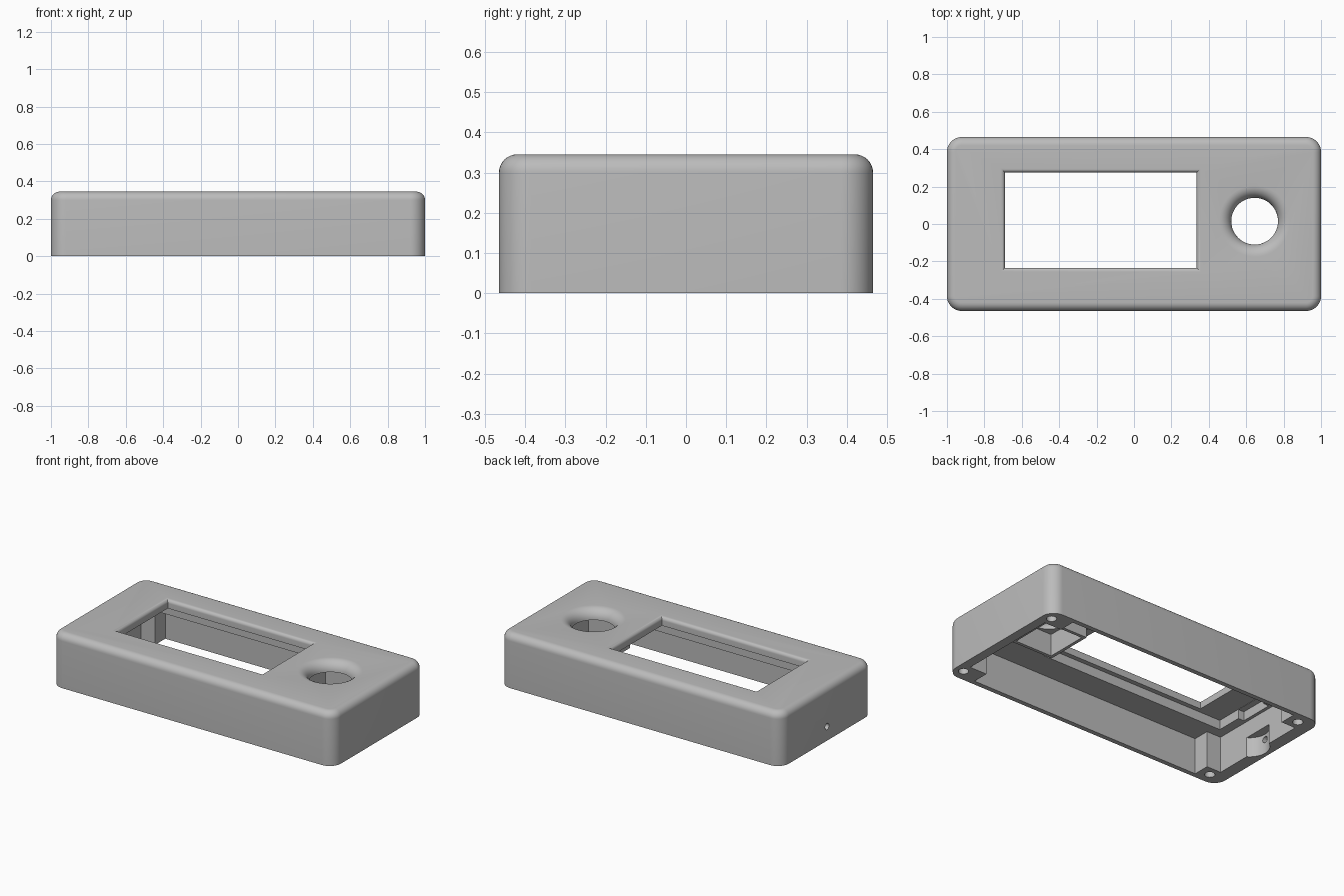
import bpy, bmesh, math

if "Cube" in bpy.data.objects:
    bpy.data.objects.remove(bpy.data.objects["Cube"])

H = 0.345          # overall height
grey = bpy.data.materials.new("plain grey")
grey.diffuse_color = (0.5, 0.5, 0.5, 1)
grey.use_nodes = True
grey.node_tree.nodes["Principled BSDF"].inputs["Base Color"].default_value = grey.diffuse_color


def loft(name, rings):
    """Closed solid through rings of equal point count, bottom to top."""
    bm = bmesh.new()
    loops = [[bm.verts.new((x, y, z)) for x, y in pts] for pts, z in rings]
    n = len(loops[0])
    for a, b in zip(loops, loops[1:]):
        for i in range(n):
            j = (i + 1) % n
            bm.faces.new((a[i], a[j], b[j], b[i]))
    bm.faces.new(loops[0][::-1])
    bm.faces.new(loops[-1])
    bmesh.ops.recalc_face_normals(bm, faces=bm.faces)
    me = bpy.data.meshes.new(name)
    bm.to_mesh(me)
    bm.free()
    me.materials.append(grey)
    ob = bpy.data.objects.new(name, me)
    bpy.context.collection.objects.link(ob)
    return ob


def rect(x0, x1, y0, y1, grow=0):
    return [(x0 - grow, y0 - grow), (x1 + grow, y0 - grow),
            (x1 + grow, y1 + grow), (x0 - grow, y1 + grow)]


def circle(cx, cy, r, n=48):
    return [(cx + r * math.cos(i * math.tau / n),
             cy + r * math.sin(i * math.tau / n)) for i in range(n)]


def rounded(hx, hy, r, seg=10):
    pts = []
    for k, (sx, sy) in enumerate(((1, 1), (-1, 1), (-1, -1), (1, -1))):
        for i in range(seg + 1):
            a = math.pi / 2 * (k + i / seg)
            pts.append((sx * (hx - r) + r * math.cos(a),
                        sy * (hy - r) + r * math.sin(a)))
    return pts


def block(name, x0, x1, y0, y1, z0, z1):
    return loft(name, [(rect(x0, x1, y0, y1), z0), (rect(x0, x1, y0, y1), z1)])


def drum(name, cx, cy, r, z0, z1, n=32):
    return loft(name, [(circle(cx, cy, r, n), z0), (circle(cx, cy, r, n), z1)])


def combine(target, tool, op="DIFFERENCE"):
    m = target.modifiers.new("cut", "BOOLEAN")
    m.operation, m.solver, m.object = op, "EXACT", tool
    bpy.context.view_layer.objects.active = target
    bpy.ops.object.modifier_apply(modifier=m.name)
    bpy.data.objects.remove(tool)


ARC = [math.pi / 2 * i / 8 for i in range(9)]

# outer shell with rounded corners and a rounded top edge
f = 0.045
case = loft("case", [(rounded(1, 0.465, 0.08), 0)] + [
    (rounded(1 - f * (1 - math.cos(a)), 0.465 - f * (1 - math.cos(a)),
             0.08 - f * (1 - math.cos(a))), H - f + f * math.sin(a)) for a in ARC])

# open underside, leaving a square post in each corner
xl, xr, px, yw, py = -0.92, 0.94, 0.82, 0.435, 0.33
plan = [(-px, -yw), (px, -yw), (px, -py), (xr, -py), (xr, py), (px, py),
        (px, yw), (-px, yw), (-px, py), (xl, py), (xl, -py), (-px, -py)]
combine(case, loft("cavity", [(plan, -0.1), (plan, 0.23)]))

# display pocket in the ceiling, with a cable notch at its end
combine(case, block("pocket", -0.86, 0.45, -0.265, 0.31, 0.15, 0.29))
combine(case, block("notch", -0.9, -0.8, -0.1, 0.12, 0.15, 0.288))

# square holder under the round opening
hx, hy = 0.645, 0.015
combine(case, block("holder", hx - 0.15, hx + 0.15, hy - 0.155, hy + 0.155, 0.14, 0.25), "UNION")
combine(case, block("holder_inside", hx - 0.13, hx + 0.13, hy - 0.135, hy + 0.135, 0.1, 0.28))

# display window with a rounded mitred edge
win, e = (-0.69, 0.335, -0.235, 0.275), 0.022
combine(case, loft("window", [(rect(*win), 0.2)] + [
    (rect(*win, e * (1 - math.cos(a))), H - e + e * math.sin(a)) for a in ARC]
    + [(rect(*win, e), 0.4)]))

# round opening flaring into the top
t = 0.065
combine(case, loft("opening", [(circle(hx, hy, 0.125), 0.2)] + [
    (circle(hx, hy, 0.125 + t * (1 - math.cos(a))), H - t + t * math.sin(a)) for a in ARC]
    + [(circle(hx, hy, 0.125 + t), 0.4)]))

# screw holes in the corner posts
for x in (-0.89, 0.94):
    for y in (-0.39, 0.39):
        combine(case, drum("screw_hole", x, y, 0.03, -0.1, 0.2, 20))

# curved recess in the left wall and the small side hole through it
combine(case, drum("recess", -0.86, 0, 0.115, -0.1, 0.125, 40))
side = drum("side_hole", 0, 0, 0.02, -0.1, 0.1, 20)
side.rotation_euler = (0, math.pi / 2, 0)
side.location = (-1.0, 0, 0.09)
bpy.context.view_layer.update()
combine(case, side)

# smooth the curves, keep the edges crisp
bpy.ops.object.select_all(action="DESELECT")
case.select_set(True)
bpy.context.view_layer.objects.active = case
bpy.ops.object.shade_smooth_by_angle(angle=math.radians(30))
